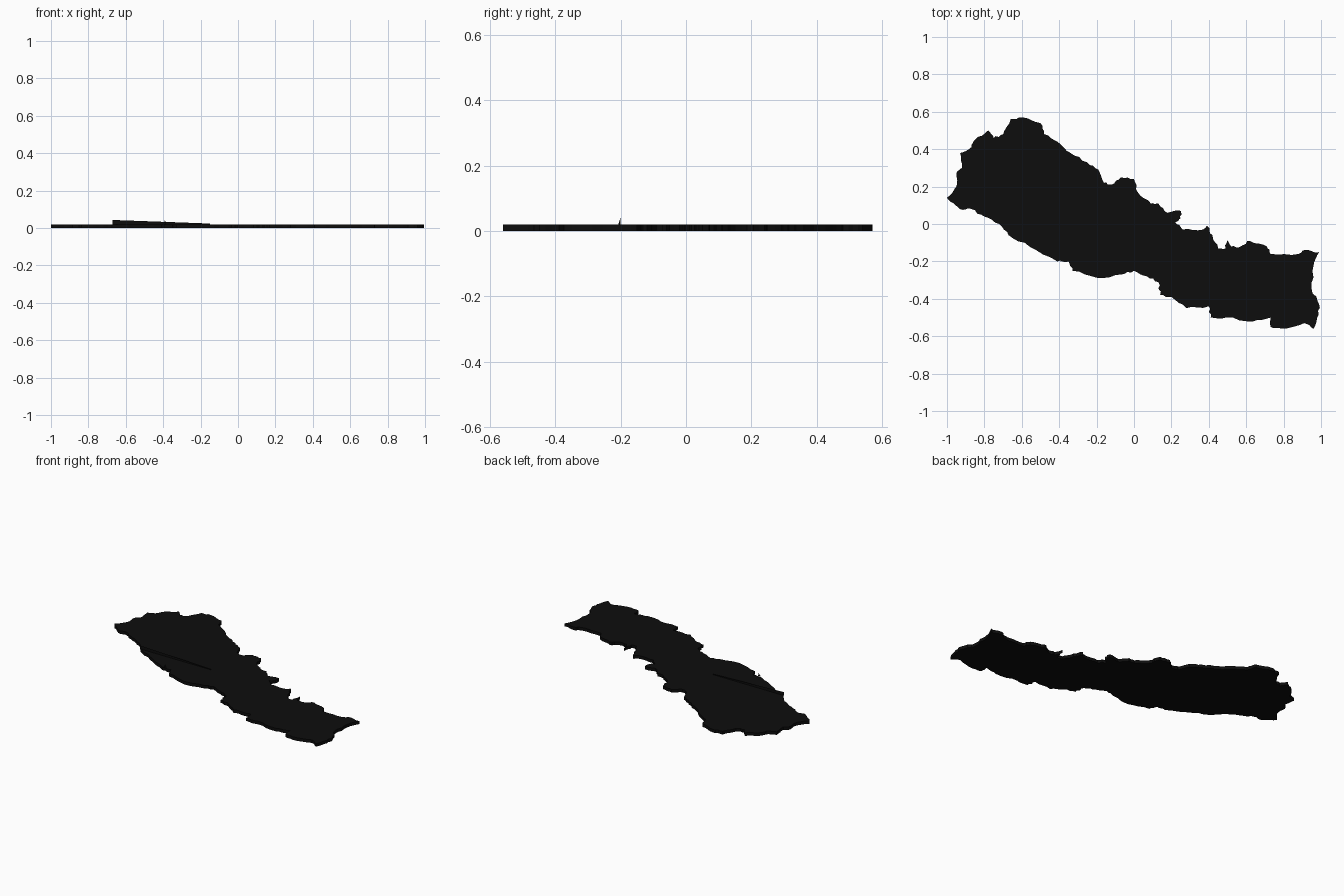
import bpy
import bmesh
import random
from mathutils import Vector

random.seed(4)
THICKNESS = 0.02

default_cube = bpy.context.scene.objects.get("Cube")
if default_cube:
    bpy.data.objects.remove(default_cube, do_unlink=True)

# One near-black colour for everything
black = bpy.data.materials.new("black")
black.use_nodes = True
black.diffuse_color = (0.004, 0.004, 0.004, 1)
black.node_tree.nodes["Principled BSDF"].inputs["Base Color"].default_value = black.diffuse_color


def finish(bm, name):
    """Turn a bmesh into a linked, coloured object."""
    mesh = bpy.data.meshes.new(name)
    bm.to_mesh(mesh)
    bm.free()
    mesh.materials.append(black)
    part = bpy.data.objects.new(name, mesh)
    bpy.context.collection.objects.link(part)
    return part


def clamp(value, limit):
    return max(-limit, min(limit, value))


def roughen(outline, pieces=4, amount=0.006):
    """Break each straight run into short, slightly ragged steps."""
    ragged = []
    for start, end in zip(outline, outline[1:] + outline[:1]):
        ragged.append(start)
        reach = min(amount, (end - start).length * 0.12)
        side = Vector((start.y - end.y, end.x - start.x)).normalized()
        for step in range(1, pieces):
            point = start.lerp(end, step / pieces) + side * random.uniform(-reach, reach)
            ragged.append(Vector((clamp(point.x, 1), clamp(point.y, 0.57))))
    return ragged


def add_plate(name, corners):
    """A single flat face."""
    bm = bmesh.new()
    bm.faces.new([bm.verts.new(corner) for corner in corners])
    return finish(bm, name)


# Outline in hundredths: back edge from west to east
back_edge = [
    (-100, 14), (-95, 20), (-95, 27), (-92, 30), (-93, 38), (-87, 41), (-85, 45),
    (-78, 50), (-75, 46), (-70, 48), (-66, 56), (-60, 57), (-50, 54), (-48, 48),
    (-41, 44), (-34, 38), (-25, 33), (-19, 29), (-16, 22), (-12, 21), (-7, 25),
    (0, 24), (2, 17), (9, 11), (13, 11), (18, 6), (25, 7), (25, 3), (22, 1),
    (26, -3), (37, -3), (39, -1), (42, -6), (45, -13), (49, -13), (50, -7),
    (52, -12), (57, -12), (62, -9), (71, -12), (73, -16), (88, -16), (91, -14),
]
# East end, then the front edge back to the west
front_edge = [
    (99, -15), (96, -22), (95, -35), (99, -43), (98, -50), (96, -56), (91, -53),
    (79, -56), (73, -55), (73, -50), (64, -52), (49, -50), (41, -50), (40, -44),
    (28, -45), (20, -39), (14, -38), (13, -31), (7, -28), (0, -25), (-7, -27),
    (-19, -29), (-33, -25), (-35, -20), (-41, -20), (-56, -12), (-67, -6),
    (-72, 0), (-80, 4), (-87, 8), (-93, 8),
]

# Slab: ragged outline extruded straight up
outline = roughen([Vector(point) / 100 for point in back_edge + front_edge])
bm = bmesh.new()
base = bm.faces.new([bm.verts.new((p.x, p.y, 0)) for p in outline])
raised = bmesh.ops.extrude_face_region(bm, geom=[base], use_keep_orig=True)
top_verts = [item for item in raised["geom"] if isinstance(item, bmesh.types.BMVert)]
bmesh.ops.translate(bm, verts=top_verts, vec=(0, 0, THICKNESS))
bmesh.ops.triangulate(bm, faces=[face for face in bm.faces if len(face.verts) > 4])
bmesh.ops.recalc_face_normals(bm, faces=bm.faces[:])
finish(bm, "land_slab")

# Paper-thin tapering ridge standing on the slab
ridge_y = -0.065
add_plate("ridge_fin", [
    (-0.67, ridge_y, THICKNESS), (-0.15, ridge_y, THICKNESS),
    (-0.15, ridge_y, 0.024), (-0.67, ridge_y, 0.043),
])

# Small upright sliver at the front edge
add_plate("edge_spur", [
    (-0.4, -0.207, THICKNESS), (-0.385, -0.2, THICKNESS), (-0.39, -0.2, 0.043),
])
